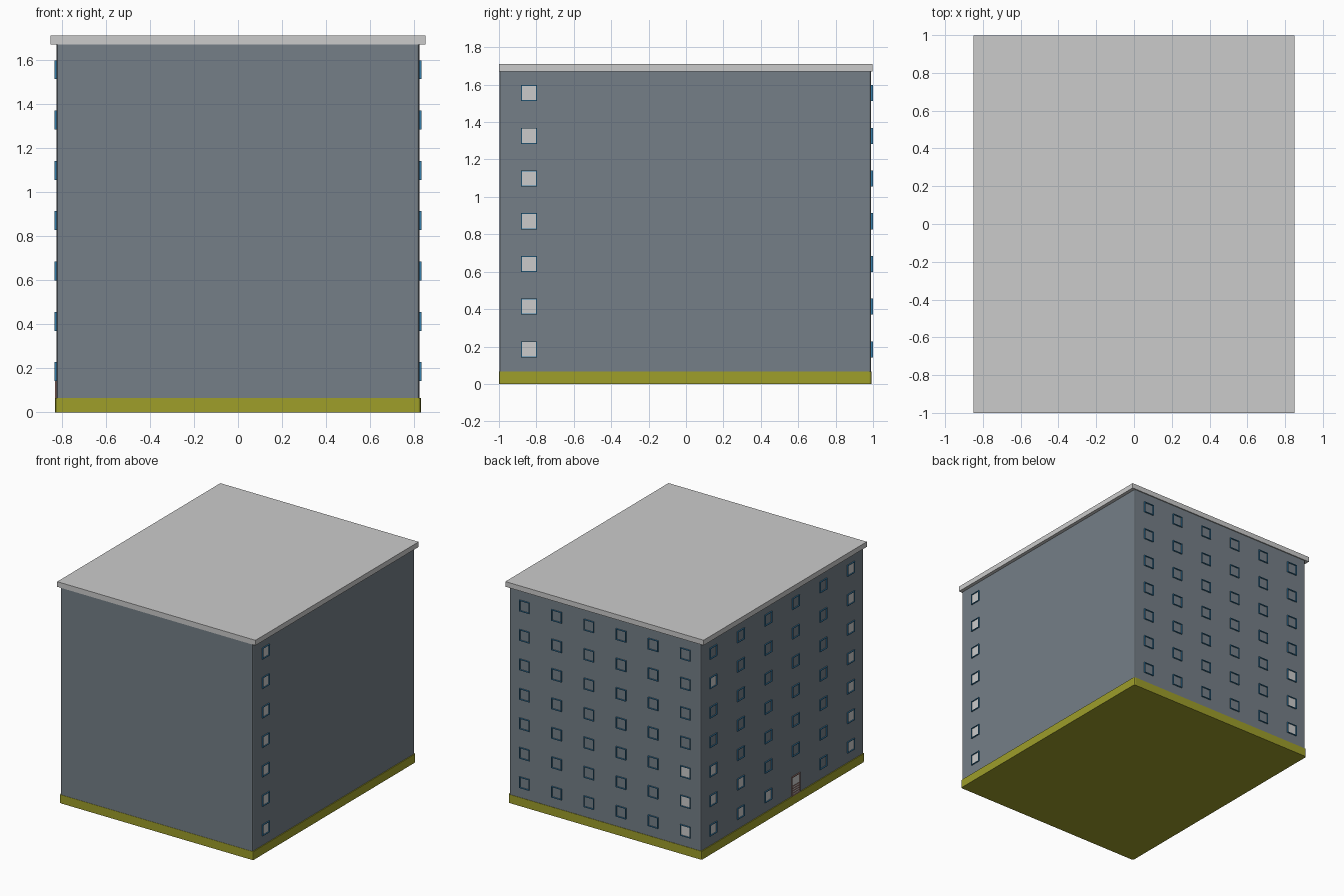
import bpy, bmesh

if "Cube" in bpy.data.objects:
    bpy.data.objects.remove(bpy.data.objects["Cube"])

def material(name, rgb):
    m = bpy.data.materials.new(name)
    m.diffuse_color = (*rgb, 1)
    m.use_nodes = True
    m.node_tree.nodes["Principled BSDF"].inputs["Base Color"].default_value = m.diffuse_color
    return m

WALL = material("slate_wall", (0.178, 0.212, 0.242))
OLIVE = material("olive_base", (0.342, 0.342, 0.023))
BLUE = material("blue_frame", (0.04, 0.22, 0.42))
BROWN = material("door_wood", (0.32, 0.17, 0.15))

def add_box(bm, lo, hi):
    verts = bmesh.ops.create_cube(bm, size=1)["verts"]
    for v in verts:
        v.co = [lo[i] + (v.co[i] + 0.5) * (hi[i] - lo[i]) for i in range(3)]
    return verts

def finish(bm, name, mat=None):
    mesh = bpy.data.meshes.new(name)
    bm.to_mesh(mesh)
    bm.free()
    ob = bpy.data.objects.new(name, mesh)
    bpy.context.collection.objects.link(ob)
    if mat:
        mesh.materials.append(mat)
    return ob

def block(name, lo, hi, mat=None, corner=0):
    bm = bmesh.new()
    add_box(bm, lo, hi)
    if corner:
        edges = [e for e in bm.edges
                 if abs(e.verts[0].co.z - e.verts[1].co.z) > 0.01]
        bmesh.ops.bevel(bm, geom=edges, offset=corner, segments=2,
                        profile=0.5, affect='EDGES')
    return finish(bm, name, mat)

# Main masses: plinth, walls and flat roof slab
block("base", (-0.83, -1.0, 0), (0.83, 0.993, 0.066), OLIVE, 0.012)
block("walls", (-0.823, -0.998, 0.066), (0.823, 0.99, 1.67), WALL, 0.012)
block("roof", (-0.85, -1.0, 1.67), (0.85, 0.998, 1.71))

# Facade boxes: u runs along the wall, d is the distance out from it
def facade_box(bm, side, u0, u1, z0, z1, d0, d1):
    if side == "back":
        add_box(bm, (u0, 0.99 + d0, z0), (u1, 0.99 + d1, z1))
    elif side == "left":
        add_box(bm, (-0.823 - d1, u0, z0), (-0.823 - d0, u1, z1))
    else:
        add_box(bm, (0.823 + d0, u0, z0), (0.823 + d1, u1, z1))

def add_frame(bm, side, u, z, w, h, t, depth):
    for s in (-1, 1):
        c = u + s * (w - t)
        facade_box(bm, side, c - t, c + t, z - h, z + h, -0.005, depth)
        c = z + s * (h - t)
        facade_box(bm, side, u - w + 2 * t, u + w - 2 * t,
                   c - t, c + t, -0.005, depth)

ROWS = [0.185 + 0.2283 * i for i in range(7)]
BACK = [-0.69 + 0.276 * i for i in range(6)]
LEFT = [0.845 - 0.337 * i for i in range(6)]
DOOR_Y = LEFT[3]

# Panes that show grey; the others sit flush in the wall colour
def grey_pane(side, col, row):
    if side == "right":
        return True
    if side == "back":
        return col == 0 and row < 3
    return col == 5 or (col == 0 and row in (0, 1, 2, 5)) or (row, col) in ((0, 1), (0, 2), (1, 1))

# Windows on the back, left and right sides
for side, cols in (("back", BACK), ("left", LEFT), ("right", [-0.84])):
    frames, panes = bmesh.new(), bmesh.new()
    for c, u in enumerate(cols):
        for r, z in enumerate(ROWS):
            if side == "left" and c == 3 and r == 0:
                continue
            add_frame(frames, side, u, z, 0.043, 0.043, 0.0025, 0.009)
            if grey_pane(side, c, r):
                facade_box(panes, side, u - 0.038, u + 0.038,
                           z - 0.038, z + 0.038, -0.005, 0.001)
    finish(frames, side + "_window_frames", BLUE)
    finish(panes, side + "_window_panes")

# Entrance door on the left side: grey leaf, wooden surround and slats
leaf = bmesh.new()
facade_box(leaf, "left", DOOR_Y - 0.045, DOOR_Y + 0.045, 0.066, 0.21, -0.005, 0.001)
finish(leaf, "door_leaf")
wood = bmesh.new()
add_frame(wood, "left", DOOR_Y, 0.141, 0.052, 0.075, 0.003, 0.008)
for i in range(4):
    z = 0.082 + 0.018 * i
    facade_box(wood, "left", DOOR_Y - 0.046, DOOR_Y + 0.046, z, z + 0.007, -0.005, 0.004)
finish(wood, "door_surround", BROWN)
